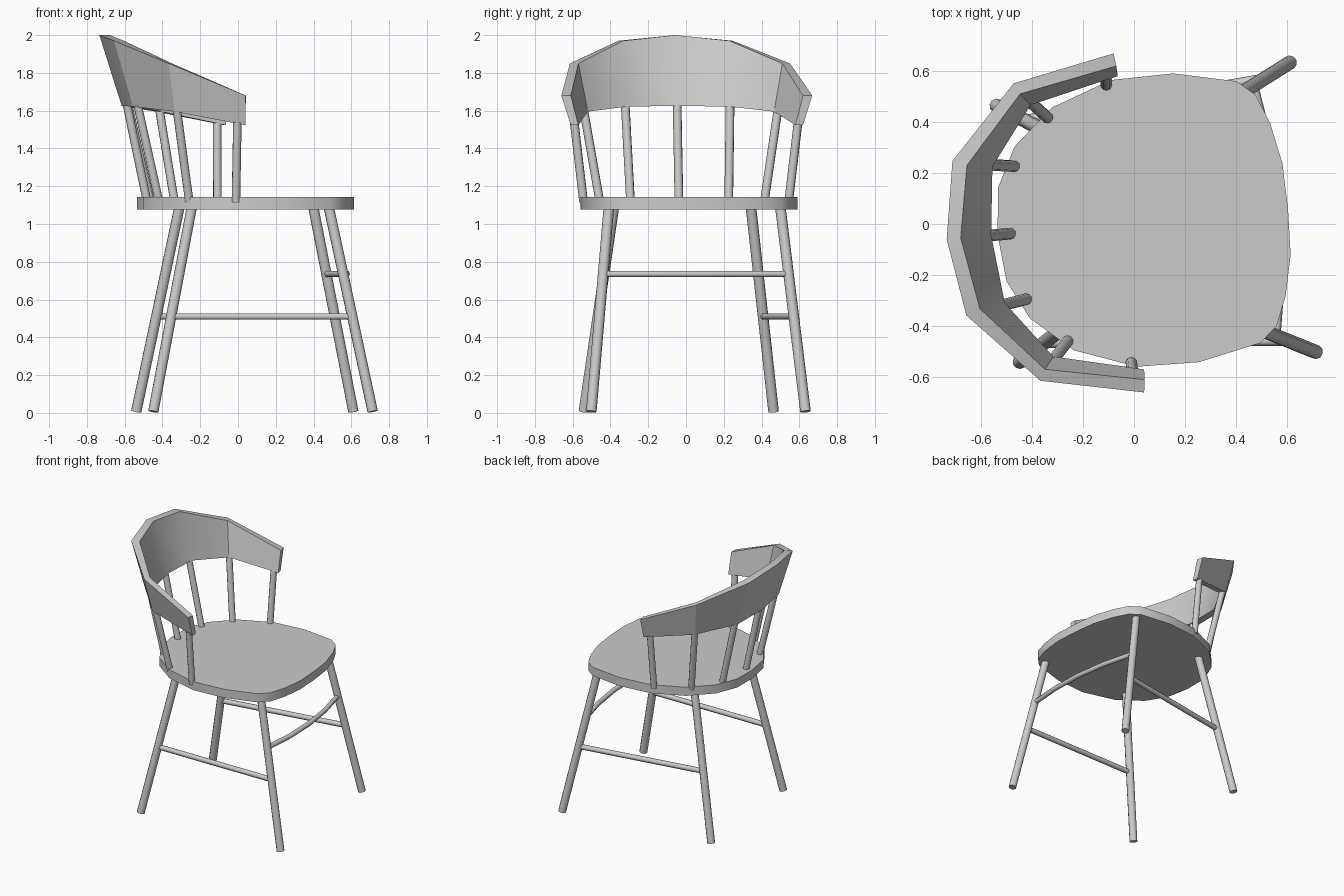
import bpy, bmesh, math
from mathutils import Matrix, Vector

cube = bpy.data.objects.get("Cube")
if cube:
    bpy.data.objects.remove(cube, do_unlink=True)

# One plain grey for the whole chair
GREY = (0.6, 0.6, 0.6, 1)
mat = bpy.data.materials.new("plain grey")
mat.use_nodes = True
mat.diffuse_color = GREY
mat.node_tree.nodes["Principled BSDF"].inputs["Base Color"].default_value = GREY

# The chair is modelled facing +x, then turned a little
PLACE = Matrix.Translation((0, 0.006, 0)) @ Matrix.Rotation(math.radians(5.15), 4, 'Z')
SEAT_LOW, SEAT_HIGH = 1.077, 1.143


def finish(name, bm, angle=40):
    bmesh.ops.recalc_face_normals(bm, faces=bm.faces)
    mesh = bpy.data.meshes.new(name)
    bm.to_mesh(mesh)
    bm.free()
    mesh.materials.append(mat)
    obj = bpy.data.objects.new(name, mesh)
    bpy.context.collection.objects.link(obj)
    obj.matrix_world = PLACE
    bpy.ops.object.select_all(action='DESELECT')
    bpy.context.view_layer.objects.active = obj
    obj.select_set(True)
    bpy.ops.object.shade_smooth_by_angle(angle=math.radians(angle))
    return obj


def skin(bm, rings):
    """Join closed rings of points into a capped tube."""
    loops = [[bm.verts.new(p) for p in ring] for ring in rings]
    n = len(loops[0])
    for a, b in zip(loops, loops[1:]):
        for i in range(n):
            j = (i + 1) % n
            bm.faces.new((a[i], a[j], b[j], b[i]))
    bm.faces.new(loops[0])
    bm.faces.new(loops[-1])


def rod(name, path, radius, sides=10):
    """Round bar along a path, with square-cut ends."""
    pts = [Vector(p) for p in path]
    rings = []
    for i, p in enumerate(pts):
        along = (pts[min(i + 1, len(pts) - 1)] - pts[max(i - 1, 0)]).normalized()
        ref = Vector((0, 0, 1)) if abs(along.z) < 0.7 else Vector((1, 0, 0))
        u = along.cross(ref).normalized()
        v = along.cross(u)
        turns = [2 * math.pi * k / sides for k in range(sides)]
        rings.append([p + radius * (u * math.cos(t) + v * math.sin(t)) for t in turns])
    bm = bmesh.new()
    skin(bm, rings)
    return finish(name, bm, 65 if sides < 8 else 40)


# Seat: half outline mirrored and extruded
half = [(0.606, 0), (0.6, 0.18), (0.566, 0.34), (0.52, 0.455), (0.45, 0.515), (0.205, 0.568),
        (-0.04, 0.564), (-0.279, 0.478), (-0.44, 0.338), (-0.518, 0.185), (-0.537, 0)]
outline = half + [(x, -y) for x, y in half[-2:0:-1]]
bm = bmesh.new()
skin(bm, [[(x, y, z) for x, y in outline] for z in (SEAT_LOW, SEAT_HIGH)])
finish("seat", bm, 30)

# Back rail: outer top, inner top, inner bottom, outer bottom at each station
stations = [
    ((-0.737, 0, 2.0), (-0.682, 0, 2.0), (-0.562, 0, 1.625), (-0.618, 0, 1.625)),
    ((-0.687, 0.304, 1.97), (-0.632, 0.282, 1.97), (-0.533, 0.268, 1.622), (-0.585, 0.288, 1.622)),
    ((-0.421, 0.585, 1.85), (-0.399, 0.542, 1.85), (-0.362, 0.495, 1.595), (-0.385, 0.536, 1.595)),
    ((-0.02, 0.667, 1.68), (-0.014, 0.617, 1.68), (-0.012, 0.577, 1.523), (-0.016, 0.617, 1.523)),
]
mirrored = [[(x, -y, z) for x, y, z in s] for s in stations[:0:-1]]
bm = bmesh.new()
skin(bm, mirrored + stations)
finish("back_rail", bm, 30)

# Spindles from seat to back rail
rod("middle_spindle", [(-0.481, 0, SEAT_LOW + 0.03), (-0.592, 0, 1.64)], 0.023)
spindles = {"front": ((-0.06, 0.545), (-0.057, 0.595, 1.54)),
            "side": ((-0.298, 0.437), (-0.372, 0.517, 1.61)),
            "rear": ((-0.443, 0.261), (-0.561, 0.279, 1.64))}

# Legs: top position under the seat and foot position
legs = {"front": ((0.444, 0.457), (0.666, 0.57)),
        "back": ((-0.281, 0.366), (-0.497, 0.505))}


def leg_point(which, z):
    top, foot = legs[which]
    t = z / SEAT_LOW
    return tuple(f + (a - f) * t for a, f in zip(top, foot)) + (z,)


for side, s in (("left", 1), ("right", -1)):
    def flip(p):
        return (p[0], p[1] * s, p[2])

    for name, (low, high) in spindles.items():
        rod(f"{name}_spindle_{side}", [flip((*low, SEAT_LOW + 0.04)), flip(high)], 0.023)
    for name in legs:
        rod(f"{name}_leg_{side}",
            [flip(leg_point(name, 0.007)), flip(leg_point(name, SEAT_LOW + 0.02))], 0.028)
    # Side stretcher joining front and back legs
    rod(f"side_stretcher_{side}",
        [flip(leg_point("back", 0.51)), flip(leg_point("front", 0.51))], 0.019, 6)

# Front stretcher bowed forward between the front legs
x, y, z = leg_point("front", 0.735)
bow = [(x + 0.055 * (1 - t * t), y * t, z) for t in (-1, -0.5, 0, 0.5, 1)]
rod("front_stretcher", bow, 0.018, 6)
